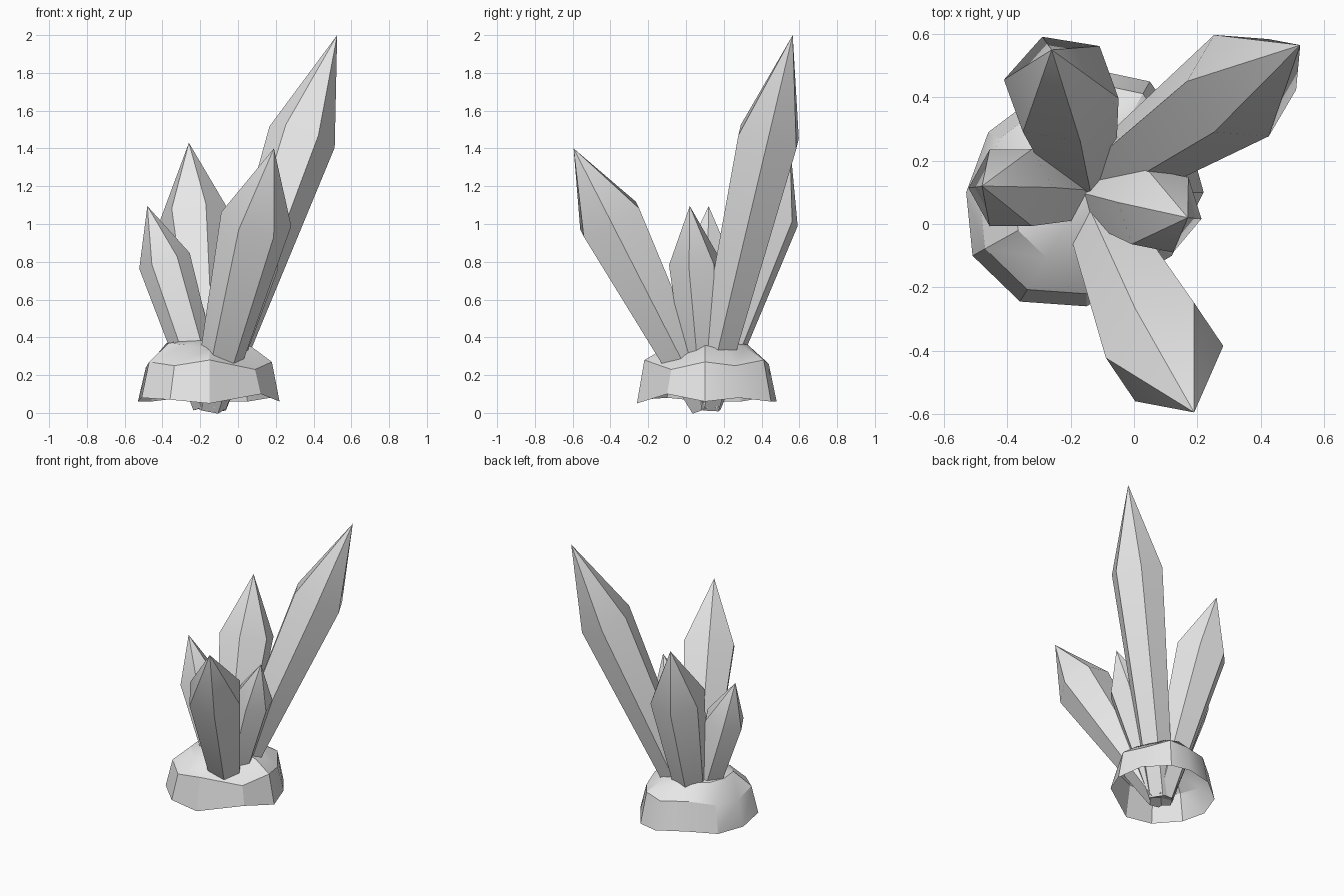
import bpy, bmesh, math
from mathutils import Vector

cube = bpy.data.objects.get("Cube")
if cube:
    bpy.data.objects.remove(cube, do_unlink=True)

stone = bpy.data.materials.new("pale grey stone")
stone.use_nodes = True
GREY = (0.8, 0.8, 0.8, 1)
stone.diffuse_color = GREY
stone.node_tree.nodes["Principled BSDF"].inputs["Base Color"].default_value = GREY

ROOT = Vector((-0.15, 0.10, 0.04))   # point the crystals grow from


def make_object(name, rings, start=None, end=None):
    """Skin a stack of equal rings; close each end with a point, a face or nothing."""
    bm = bmesh.new()
    loops = [[bm.verts.new(p) for p in ring] for ring in rings]
    n = len(loops[0])
    for low, high in zip(loops, loops[1:]):
        for i in range(n):
            j = (i + 1) % n
            bm.faces.new((low[i], low[j], high[j], high[i]))
    if start == "face":
        bm.faces.new(loops[0][::-1])
    if end is not None:
        tip = bm.verts.new(end)
        for i in range(n):
            bm.faces.new((loops[-1][i], loops[-1][(i + 1) % n], tip))
    mesh = bpy.data.meshes.new(name)
    bm.to_mesh(mesh)
    bm.free()
    mesh.materials.append(stone)
    obj = bpy.data.objects.new(name, mesh)
    bpy.context.collection.objects.link(obj)
    bpy.ops.object.select_all(action="DESELECT")
    obj.select_set(True)
    bpy.context.view_layer.objects.active = obj
    bpy.ops.object.shade_smooth_by_angle(angle=math.radians(30))
    return obj


def crystal(name, tip, radius, turn=0.0):
    """Six-sided crystal, widening from the root to a shoulder, then pointed."""
    tip = Vector(tip)
    axis = (tip - ROOT).normalized()
    side = Vector((math.cos(turn), math.sin(turn), 0))
    u = (side - axis * side.dot(axis)).normalized()
    v = axis.cross(u)

    def ring(center, r):
        return [center + r * (u * math.cos(a) + v * math.sin(a))
                for a in (k * math.tau / 6 for k in range(6))]

    shoulder = ROOT.lerp(tip, 0.725)
    make_object(name, [ring(ROOT, 0.09), ring(shoulder, radius)], "face", tip)


# Crystals
crystal("tall_crystal", (0.525, 0.565, 2.0), 0.182)
crystal("front_crystal", (0.19, -0.595, 1.4), 0.19)
crystal("back_crystal", (-0.26, 0.55, 1.43), 0.185, -0.2)
crystal("right_crystal", (-0.48, 0.12, 1.095), 0.14)
crystal("left_crystal", (0.17, 0.02, 1.095), 0.14, -0.2)

# Rocky base: an open dome with a jagged rim
# each row: rim x, rim y, rim height, middle height, top height
OUTLINE = [
    (0.22, 0.10, 0.06, 0.27, 0.35), (0.17, 0.28, 0.08, 0.25, 0.34),
    (0.05, 0.45, 0.06, 0.28, 0.35), (-0.09, 0.48, 0.06, 0.26, 0.36),
    (-0.30, 0.41, 0.08, 0.28, 0.37), (-0.46, 0.29, 0.06, 0.25, 0.37),
    (-0.53, 0.10, 0.06, 0.24, 0.37), (-0.51, -0.10, 0.08, 0.27, 0.37),
    (-0.36, -0.245, 0.07, 0.25, 0.36), (-0.15, -0.26, 0.05, 0.28, 0.34),
    (0.12, -0.10, 0.10, 0.23, 0.30),
]


def base_ring(scale, height_column):
    return [(ROOT.x + (row[0] - ROOT.x) * scale,
             ROOT.y + (row[1] - ROOT.y) * scale,
             row[height_column]) for row in OUTLINE]


make_object("rock_base",
            [base_ring(1.0, 2), base_ring(0.89, 3), base_ring(0.6, 4)],
            end=(ROOT.x, ROOT.y, 0.40))
